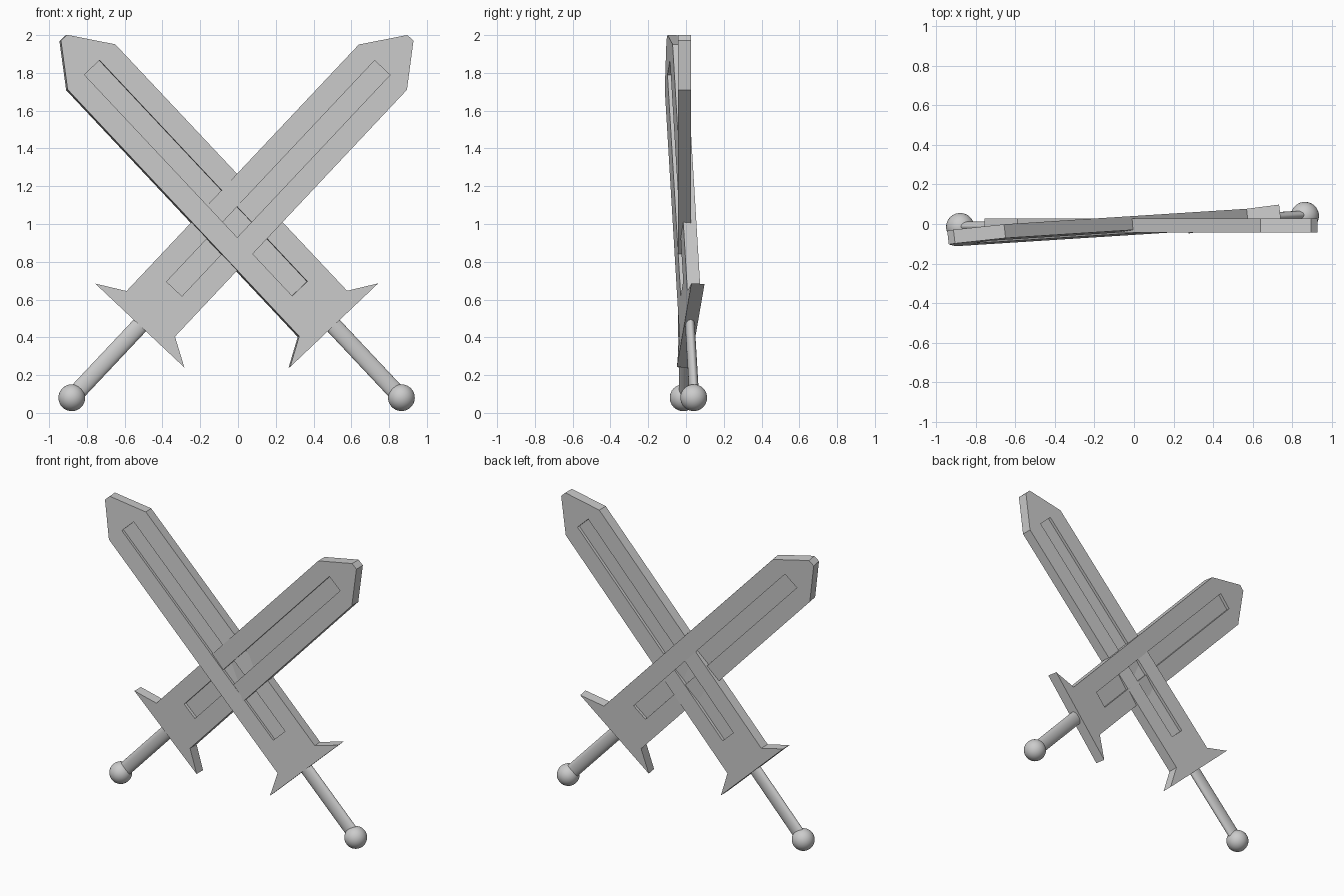
import bpy, bmesh
from mathutils import Matrix, Vector

if "Cube" in bpy.data.objects:
    bpy.data.objects.remove(bpy.data.objects["Cube"])

# Sword space: X across the blade, Y through its thickness, Z from guard to tip
HALF = [(0.0, 0.0), (0.324, 0.0), (0.176, 0.085), (0.175, 1.878), (0.022, 2.091)]
THICK = 0.035      # half thickness of the blade
GROOVE = 0.02      # depth of the groove on each face


def finish(bm, name, matrix, smooth=False):
    bmesh.ops.recalc_face_normals(bm, faces=bm.faces)
    for f in bm.faces:
        f.smooth = smooth
    mesh = bpy.data.meshes.new(name)
    bm.to_mesh(mesh)
    bm.free()
    ob = bpy.data.objects.new(name, mesh)
    ob.matrix_world = matrix
    bpy.context.collection.objects.link(ob)
    return ob


def sword(prefix, origin, axis, normal):
    y = Vector(normal).normalized()
    z = Vector(axis).normalized()
    x = y.cross(z).normalized()
    z = x.cross(y)
    m = Matrix((x, y, z)).transposed().to_4x4()
    m.translation = Vector(origin)

    # Blade and guard: mirrored outline, extruded
    outline = HALF[1:] + [(-a, b) for a, b in reversed(HALF[1:])]
    bm = bmesh.new()
    face = bm.faces.new([bm.verts.new((a, -THICK, b)) for a, b in outline])
    ext = bmesh.ops.extrude_face_region(bm, geom=[face])
    moved = [v for v in ext["geom"] if isinstance(v, bmesh.types.BMVert)]
    bmesh.ops.translate(bm, verts=moved, vec=(0, 2 * THICK, 0))
    blade = finish(bm, prefix + "_blade_and_guard", m)

    # Grooves cut in both faces
    bm = bmesh.new()
    for side in (-1, 1):
        bmesh.ops.create_cube(bm, size=1, matrix=Matrix.Translation((0, side * (THICK - GROOVE + 0.05), 1.07))
                              @ Matrix.Diagonal((0.112, 0.1, 1.608, 1)))
    cutter = finish(bm, prefix + "_groove_cutter", m)
    cutter.hide_render = True
    mod = blade.modifiers.new("grooves", "BOOLEAN")
    mod.operation = "DIFFERENCE"
    mod.solver = "EXACT"
    mod.object = cutter
    bpy.context.view_layer.objects.active = blade
    bpy.ops.object.modifier_apply(modifier=mod.name)
    bpy.data.objects.remove(cutter)

    # Oval grip
    bm = bmesh.new()
    bmesh.ops.create_cone(bm, cap_ends=True, segments=32, radius1=1, radius2=1, depth=0.54,
                          matrix=Matrix.Translation((0, -0.004, -0.255))
                          @ Matrix.Diagonal((0.045, 0.025, 1, 1)))
    grip = finish(bm, prefix + "_grip", m)
    for f in grip.data.polygons:
        f.use_smooth = len(f.vertices) == 4

    # Round pommel
    bm = bmesh.new()
    bmesh.ops.create_uvsphere(bm, u_segments=32, v_segments=16, radius=0.071,
                              matrix=Matrix.Translation((0, -0.007, -0.525)))
    finish(bm, prefix + "_pommel", m, smooth=True)


# Upright sword leaning right, and a slightly tilted one leaning left
sword("right_leaning", (-0.52, -0.008, 0.4625), (0.685, 0, 0.728), (0, 1, 0))
sword("left_leaning", (0.505, 0.025, 0.4625), (-0.685, -0.0437, 0.729), (-0.117, 1, -0.05))
